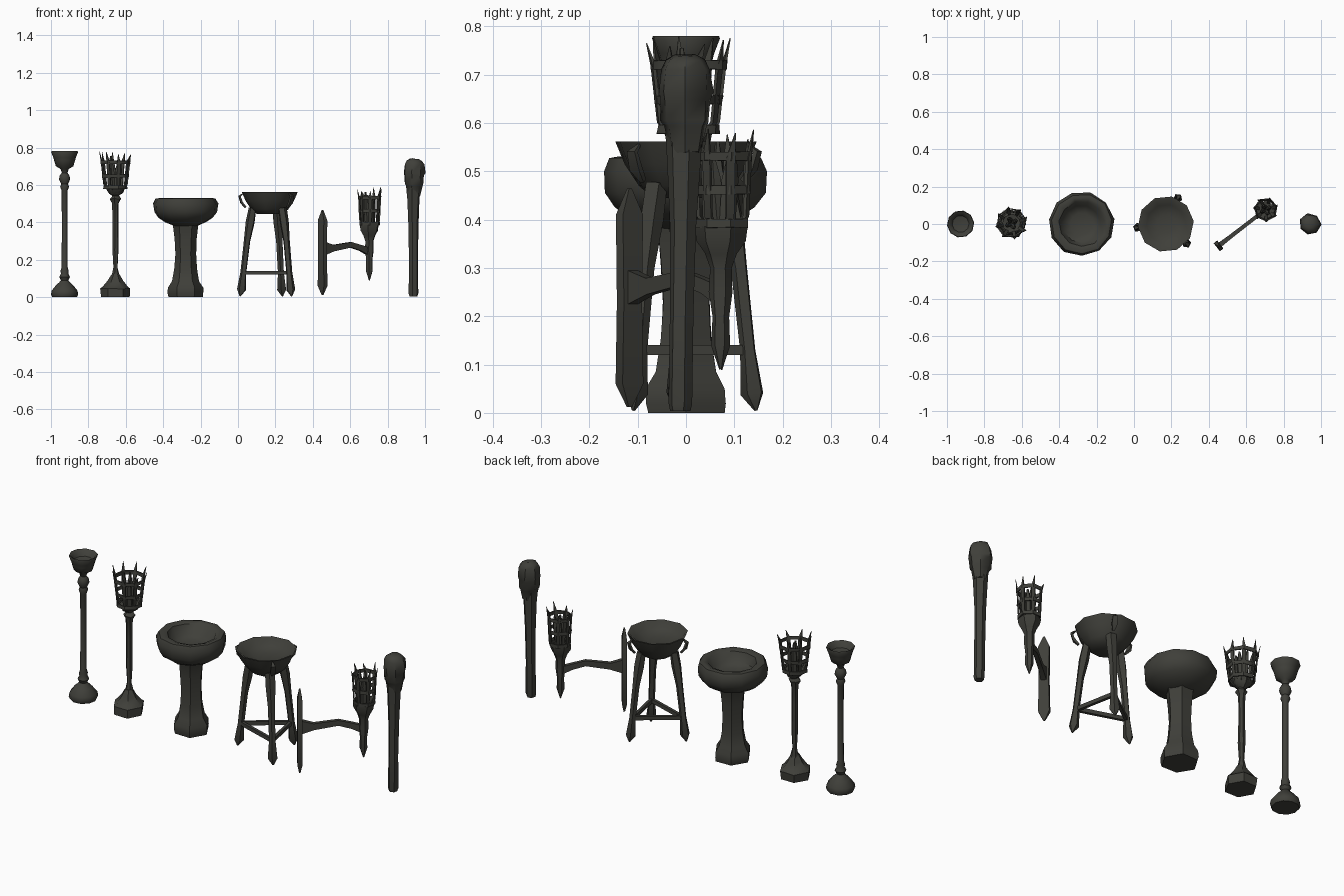
import bpy, bmesh, math, random
from mathutils import Vector

random.seed(4)
iron = bpy.data.materials.new("dark iron grey")
iron.diffuse_color = (0.05, 0.05, 0.042, 1)


def finish(bm, name, angle=45):
    bmesh.ops.recalc_face_normals(bm, faces=bm.faces)
    me = bpy.data.meshes.new(name)
    bm.to_mesh(me)
    bm.free()
    me.materials.append(iron)
    ob = bpy.data.objects.new(name, me)
    bpy.context.collection.objects.link(ob)
    bpy.ops.object.select_all(action='DESELECT')
    ob.select_set(True)
    bpy.context.view_layer.objects.active = ob
    bpy.ops.object.shade_smooth_by_angle(angle=math.radians(angle))
    return ob


def bridge(bm, a, b):
    n = len(a)
    for i in range(n):
        bm.faces.new((a[i], a[(i + 1) % n], b[(i + 1) % n], b[i]))


def lathe(name, x, y, profile, n, phase=0.0, jitter=0.0, lean=(0, 0), ring=False):
    """Turned shape from (radius, height) pairs, with optional wobble and lean."""
    bm = bmesh.new()
    loops = []
    for r, z in profile:
        loop = []
        for i in range(n):
            a = phase + math.tau * i / n
            k = r * (1 + random.uniform(-jitter, jitter))
            loop.append(bm.verts.new((x + lean[0] * z + k * math.cos(a),
                                      y + lean[1] * z + k * math.sin(a),
                                      z + random.uniform(-jitter, jitter) * 0.04 * (z > 0.01))))
        loops.append(loop)
    for a, b in zip(loops, loops[1:]):
        bridge(bm, a, b)
    if ring:
        bridge(bm, loops[-1], loops[0])
    else:
        bm.faces.new(loops[0])
        bm.faces.new(loops[-1])
    return finish(bm, name)


def tube(name, pts, sizes, n=4, hint=(0, 0, 1), angle=40):
    """Swept bar; sizes are (half width, half depth) at every point, hint sets the depth axis."""
    bm = bmesh.new()
    pts = [Vector(p) for p in pts]
    loops = []
    for k, p in enumerate(pts):
        t = (pts[min(k + 1, len(pts) - 1)] - pts[max(k - 1, 0)]).normalized()
        u = t.cross(Vector(hint)).normalized()
        v = u.cross(t)
        w, d = sizes[k]
        loops.append([bm.verts.new(p + u * w * math.cos(a) * 1.2 + v * d * math.sin(a) * 1.2)
                      for a in (math.tau * (i + 0.5) / n for i in range(n))])
    for a, b in zip(loops, loops[1:]):
        bridge(bm, a, b)
    bm.faces.new(loops[0])
    bm.faces.new(loops[-1])
    return finish(bm, name, angle)


def cage(name, x, y, z0, z1, r0, r1, n, bands):
    """Basket of spiked straps, hoops and burnt logs."""
    h = z1 - z0
    rad = lambda z: r0 + (r1 - r0) * min(1, (z - z0) / h * 1.3)
    for i in range(n):
        a = math.tau * (i + 0.3) / n
        out = Vector((math.cos(a), math.sin(a), 0))
        side = Vector((-math.sin(a), math.cos(a), 0))
        top = z1 - random.uniform(0, 0.03)
        c = Vector((x, y, 0))
        path = [c + out * r0 * 0.5 + Vector((0, 0, z0 - 0.015)),
                c + out * rad(z0 + h * 0.15) + Vector((0, 0, z0 + h * 0.15)),
                c + out * rad(z0 + h * 0.7) + Vector((0, 0, z0 + h * 0.7)),
                c + out * (r1 * 1.14) + side * random.uniform(-0.015, 0.015) + Vector((0, 0, top))]
        tube(name + "_strap", path, [(0.009, 0.005), (0.01, 0.004), (0.011, 0.004), (0.001, 0.001)],
             4, out)
    for f in bands:
        z = z0 + h * f
        r = rad(z)
        lathe(name + "_hoop", x, y, [(r, z - 0.009), (r + 0.006, z - 0.009),
                                     (r + 0.006, z + 0.009), (r, z + 0.009)],
              n, math.tau * 0.3 / n, 0.03, ring=True)
    for i in range(4):
        a = math.tau * i / 4 + 0.5
        ca, sa = math.cos(a), math.sin(a)
        tube(name + "_log", [(x + ca * r0 * 0.2, y + sa * r0 * 0.2, z0),
                             (x + ca * r0 * 0.4, y + sa * r0 * 0.4, z0 + h * 0.5),
                             (x + ca * r0 * 0.5, y + sa * r0 * 0.5, z0 + h * (0.72 + 0.07 * (i % 3)))],
             [(0.013, 0.013), (0.012, 0.012), (0.004, 0.004)], 5, (ca, sa, 0))


# Tall candle bowl stand
lathe("bowl_stand", -0.927, 0, [
    (0.066, 0.0), (0.073, 0.015), (0.069, 0.035), (0.045, 0.065), (0.028, 0.08), (0.02, 0.09),
    (0.029, 0.108), (0.02, 0.125), (0.022, 0.14), (0.016, 0.16), (0.015, 0.38), (0.016, 0.57),
    (0.024, 0.59), (0.018, 0.605), (0.03, 0.63), (0.026, 0.65), (0.015, 0.665), (0.022, 0.685),
    (0.047, 0.7), (0.056, 0.73), (0.06, 0.745), (0.072, 0.775), (0.07, 0.78), (0.06, 0.775),
    (0.045, 0.75), (0.02, 0.745)], 10, 0.1)

# Standing torch basket
lathe("basket_stand_base", -0.655, 0, [
    (0.078, 0), (0.08, 0.045), (0.068, 0.055), (0.04, 0.09), (0.024, 0.118), (0.018, 0.125)], 6, 0, 0.03)
lathe("basket_stand_pole", -0.655, 0.005, [
    (0.022, 0.11), (0.012, 0.16), (0.017, 0.25), (0.015, 0.4), (0.018, 0.5), (0.03, 0.525),
    (0.018, 0.54), (0.045, 0.56), (0.055, 0.585), (0.02, 0.58)], 6, 0.3, 0.08)
cage("basket", -0.655, 0.005, 0.57, 0.785, 0.058, 0.077, 8, (0.08, 0.36, 0.7))

# Stone basin
lathe("basin_pedestal", -0.28, 0, [
    (0.09, 0), (0.095, 0.02), (0.093, 0.05), (0.073, 0.085), (0.06, 0.15), (0.055, 0.23),
    (0.06, 0.31), (0.066, 0.38), (0.08, 0.41)], 6, 0, 0.03)
lathe("basin_bowl", -0.28, 0, [
    (0.06, 0.38), (0.11, 0.4), (0.15, 0.425), (0.169, 0.455), (0.173, 0.5), (0.162, 0.527),
    (0.145, 0.53), (0.122, 0.523), (0.1, 0.475), (0.06, 0.46)], 11, 0.15, 0.025)

# Tripod brazier
BX = 0.17
lathe("brazier_dish", BX, 0, [
    (0.07, 0.445), (0.1, 0.47), (0.13, 0.515), (0.15, 0.562), (0.141, 0.562), (0.105, 0.53),
    (0.05, 0.517)], 10, 0.1)
mids = []
for deg in (65, -43, 187):
    a = math.radians(deg)
    ca, sa = math.cos(a), math.sin(a)
    at = lambda r, z: Vector((BX + r * ca, r * sa, z))
    tube("brazier_leg", [at(0.16, 0.005), at(0.152, 0.04), at(0.142, 0.13), at(0.122, 0.3),
                         at(0.105, 0.4), at(0.092, 0.475)],
         [(0.003, 0.003), (0.021, 0.021), (0.014, 0.014), (0.015, 0.015), (0.021, 0.021),
          (0.022, 0.018)], 5, (ca, sa, 0))
    # Small claw gripping the dish
    tube("brazier_claw", [at(0.13, 0.48), at(0.152, 0.505), at(0.163, 0.54), at(0.142, 0.555)],
         [(0.006, 0.006), (0.016, 0.007), (0.013, 0.006), (0.003, 0.003)], 4, (ca, sa, 0))
    mids.append(at(0.14, 0.13))
for i in range(3):
    tube("brazier_brace", [mids[i], mids[(i + 1) % 3]], [(0.009, 0.012)] * 2, 4)

# Wall sconce: plate, arm, holder and basket
d = Vector((0.79, 0.61, 0))
plate = Vector((0.452, -0.117, 0))
up = lambda z: Vector((0, 0, z))
tube("sconce_plate", [plate + up(z) for z in (0.012, 0.06, 0.23, 0.41, 0.465)],
     [(0.005, 0.004), (0.032, 0.014), (0.028, 0.014), (0.031, 0.014), (0.004, 0.004)], 4, d)
tube("sconce_arm", [plate + up(0.26), plate + d * 0.07 + up(0.262), plate + d * 0.19 + up(0.28),
                    plate + d * 0.26 + up(0.262), plate + d * 0.32 + up(0.24)],
     [(0.016, 0.045), (0.013, 0.02), (0.012, 0.017), (0.012, 0.018), (0.014, 0.024)], 4)
SX, SY = 0.702, 0.072
lathe("sconce_holder", SX, SY, [
    (0.003, 0.09), (0.02, 0.14), (0.018, 0.2), (0.025, 0.25), (0.023, 0.3), (0.034, 0.33),
    (0.05, 0.355), (0.054, 0.385), (0.02, 0.38)], 6, 0.4, 0.05)
cage("sconce_basket", SX + 0.002, SY + 0.005, 0.375, 0.592, 0.05, 0.058, 7, (0.08, 0.4, 0.72))

# Hand torch with wrapped head
lathe("torch_handle", 0.938, -0.012, [
    (0.022, 0.004), (0.026, 0.02), (0.025, 0.2), (0.027, 0.38), (0.034, 0.52), (0.04, 0.6)],
    6, 0.3, 0.05, (0, 0.015))
lathe("torch_head", 0.941, -0.002, [
    (0.034, 0.54), (0.044, 0.595), (0.051, 0.605), (0.055, 0.65), (0.059, 0.665), (0.054, 0.71),
    (0.042, 0.73), (0.022, 0.74)], 7, 0.0, 0.07)
